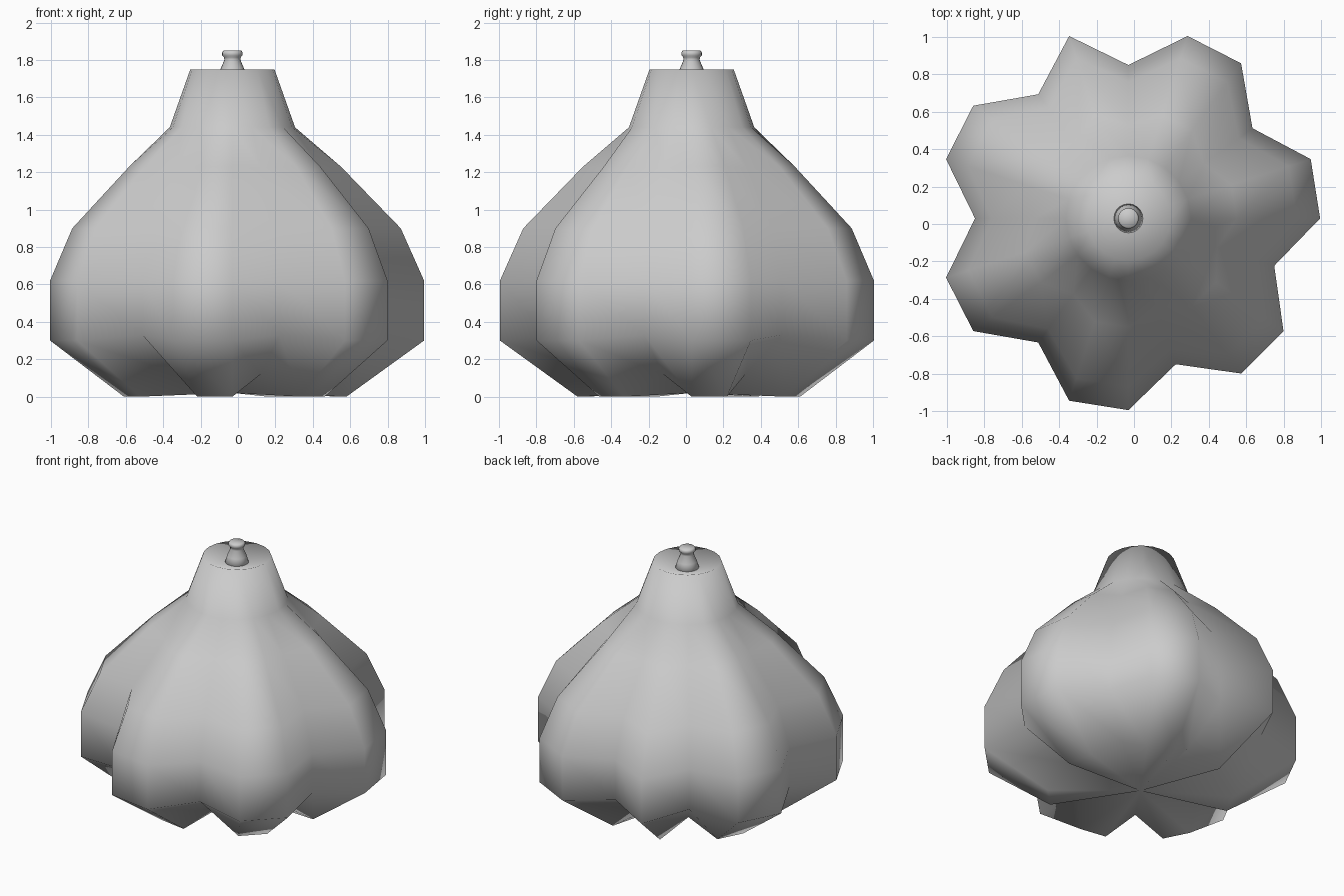
import bpy
import bmesh
from math import cos, sin, radians

if "Cube" in bpy.data.objects:
    bpy.data.objects.remove(bpy.data.objects["Cube"])

CX, CY = -0.03, 0.03   # axis of the bulb


def lathe(name, rings, n, start, bottom_z, top_z):
    """Skin rings of (lobe radius, lobe z, valley radius, valley z), closed by a pole at each end."""
    bm = bmesh.new()
    loops = []
    for r, z, vr, vz in rings:
        loop = []
        for i in range(n):
            a = radians(start - 360 * i / n)
            rr, zz = (vr, vz) if i % 3 == 0 else (r, z)
            loop.append(bm.verts.new((CX + rr * cos(a), CY + rr * sin(a), zz)))
        loops.append(loop)
    for lo, hi in zip(loops, loops[1:]):
        for i in range(n):
            j = (i + 1) % n
            bm.faces.new((lo[i], lo[j], hi[j], hi[i]))
    for loop, z in ((loops[0], bottom_z), (loops[-1], top_z)):
        pole = bm.verts.new((CX, CY, z))
        for i in range(n):
            bm.faces.new((loop[i], loop[(i + 1) % n], pole))
    bmesh.ops.recalc_face_normals(bm, faces=bm.faces[:])
    mesh = bpy.data.meshes.new(name)
    bm.to_mesh(mesh)
    bm.free()
    for p in mesh.polygons:
        p.use_smooth = True
    obj = bpy.data.objects.new(name, mesh)
    bpy.context.collection.objects.link(obj)
    return obj


# lobed bulb: every third column of vertices is pulled in to form a groove
lathe("garlic_bulb", [
    (0.61, 0.00, 0.49, 0.12),
    (1.025, 0.30, 0.82, 0.33),
    (1.025, 0.62, 0.82, 0.62),
    (0.90, 0.90, 0.73, 0.90),
    (0.58, 1.23, 0.50, 1.22),
    (0.335, 1.44, 0.335, 1.44),
    (0.225, 1.75, 0.225, 1.75),
], 20, 90, 0.02, 1.68)

# little stem standing in the dished top
stem = [(0.085, 1.68), (0.064, 1.75), (0.043, 1.80), (0.045, 1.815),
        (0.055, 1.825), (0.055, 1.84), (0.048, 1.85)]
lathe("stem", [(r, z, r, z) for r, z in stem], 20, 90, 1.68, 1.85)
